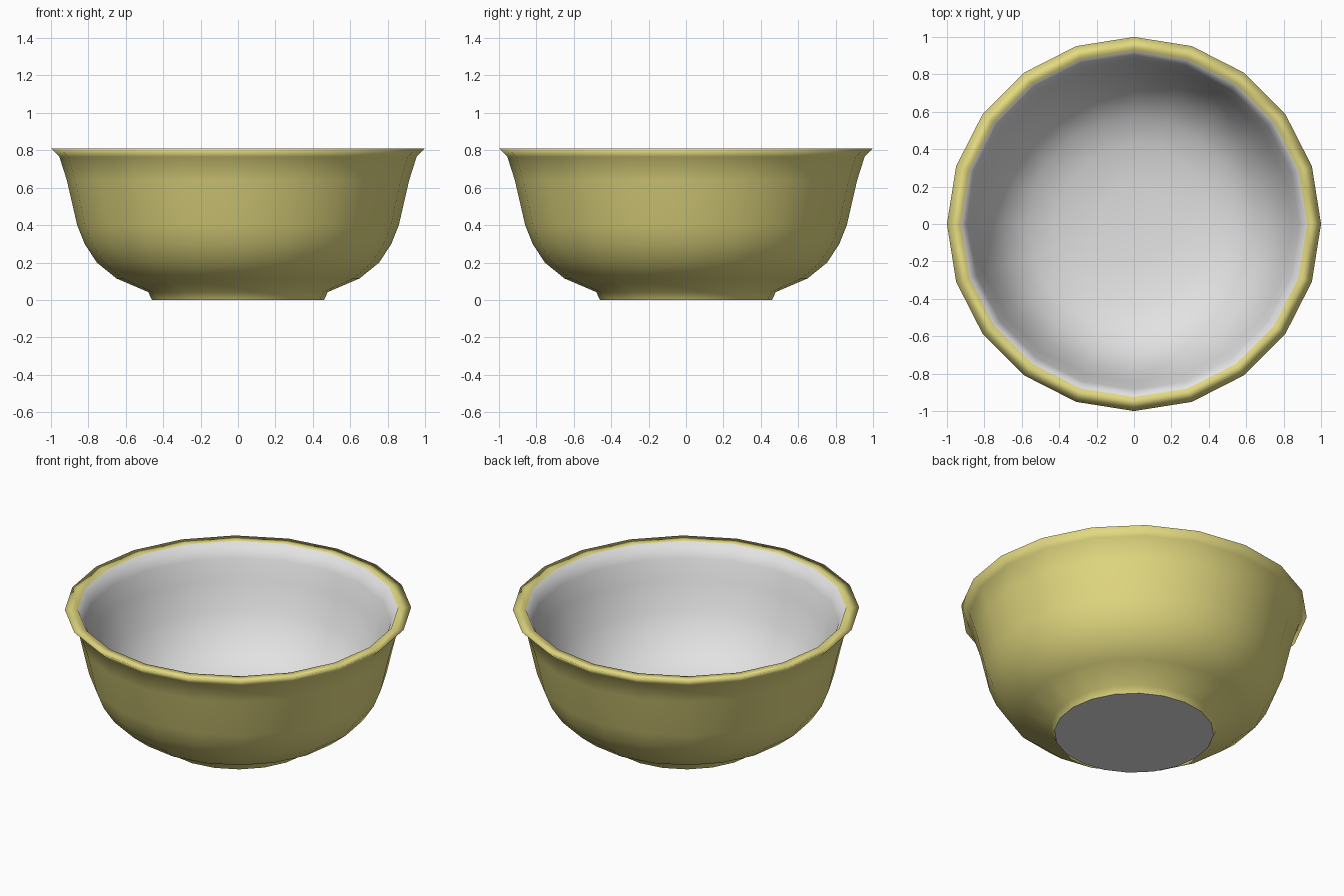
import bpy, bmesh, math

if "Cube" in bpy.data.objects:
    bpy.data.objects.remove(bpy.data.objects["Cube"])

SIDES = 20

def material(name, rgb):
    m = bpy.data.materials.new(name)
    m.diffuse_color = (*rgb, 1)
    m.use_nodes = True
    m.node_tree.nodes["Principled BSDF"].inputs["Base Color"].default_value = m.diffuse_color
    return m

yellow = material("yellow glaze", (0.76, 0.69, 0.215))
white = material("white glaze", (0.76, 0.76, 0.76))

# Profile (radius, height): foot, outer wall, rim, inner wall, floor
outer = [(0.46, 0), (0.48, 0.042), (0.65, 0.115), (0.755, 0.2), (0.82, 0.3),
         (0.86, 0.4), (0.915, 0.64), (0.955, 0.765), (1.0, 0.81)]
inner = [(0.925, 0.81), (0.885, 0.72), (0.845, 0.6), (0.79, 0.43),
         (0.69, 0.27), (0.57, 0.18), (0.42, 0.125), (0.2, 0.1)]
profile = outer + inner

bm = bmesh.new()
rings = []
for r, z in profile:
    rings.append([bm.verts.new((r * math.cos(2 * math.pi * i / SIDES),
                                r * math.sin(2 * math.pi * i / SIDES), z))
                  for i in range(SIDES)])

# Walls: outside and rim yellow, inside white
for k in range(len(rings) - 1):
    for i in range(SIDES):
        j = (i + 1) % SIDES
        f = bm.faces.new((rings[k][i], rings[k][j], rings[k + 1][j], rings[k + 1][i]))
        f.material_index = 0 if k < len(outer) else 1
        f.smooth = True

# Inner floor (smooth) and flat underside
floor = bm.faces.new(rings[-1])
floor.material_index = 1
floor.smooth = True
base = bm.faces.new(rings[0][::-1])
base.material_index = 1
for e in base.edges:
    e.smooth = False

bmesh.ops.recalc_face_normals(bm, faces=bm.faces[:])
mesh = bpy.data.meshes.new("bowl")
bm.to_mesh(mesh)
bm.free()
mesh.materials.append(yellow)
mesh.materials.append(white)
bowl = bpy.data.objects.new("bowl", mesh)
bpy.context.collection.objects.link(bowl)
